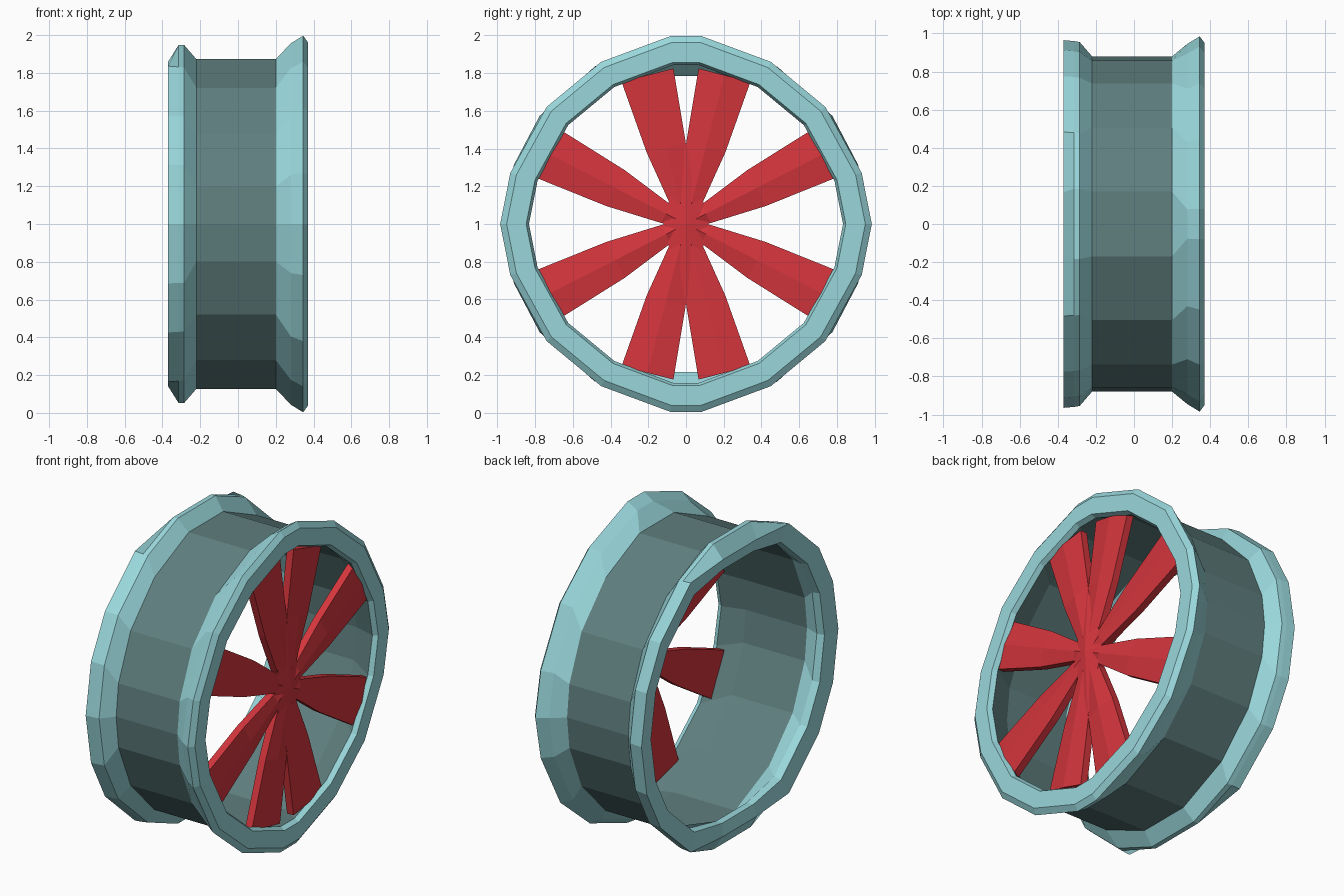
import bpy, bmesh, math

if "Cube" in bpy.data.objects:
    bpy.data.objects.remove(bpy.data.objects["Cube"])


def material(name, rgb):
    m = bpy.data.materials.new(name)
    m.diffuse_color = (*rgb, 1)
    m.use_nodes = True
    m.node_tree.nodes["Principled BSDF"].inputs["Base Color"].default_value = m.diffuse_color
    return m


pale = material("pale_teal", (0.32, 0.68, 0.71))
slate = material("slate_teal", (0.115, 0.21, 0.21))
red = material("red", (0.66, 0.036, 0.046))


def finish(bm, name, mats):
    bmesh.ops.recalc_face_normals(bm, faces=bm.faces[:])
    me = bpy.data.meshes.new(name)
    bm.to_mesh(me)
    bm.free()
    for m in mats:
        me.materials.append(m)
    ob = bpy.data.objects.new(name, me)
    bpy.context.collection.objects.link(ob)
    return ob


# Each ring is 18-sided; one quadrant of angles (from vertical) and radius factors
LEFT = ((11, 30, 53.5, 71, 90), (1, 1, 1, 1, 1))
BARREL = ((11, 35, 57, 77, 90), (1.01, 1, 1, 1, 1))
RIGHT = ((4.6, 27.6, 50, 73.8, 90), (1, .97, .965, .97, .985))


def ring(bm, x, r, shape, top=None):
    q = [(math.radians(a), r * f) for a, f in zip(*shape)]
    if top:
        q[0] = (q[0][0], top)
    half = q + [(math.pi - a, rr) for a, rr in reversed(q[:-1])]
    full = half + [(a + math.pi, rr) for a, rr in half]
    return [bm.verts.new((x, rr * math.sin(a), 1 + rr * math.cos(a))) for a, rr in full]


# Rim: closed profile swept through the rings, with a darker barrel
profile = [
    (-.37, .965, LEFT, .875), (-.315, .96, LEFT, .965), (-.285, .955, LEFT, .965),
    (-.22, .88, BARREL, None), (.20, .88, BARREL, None),
    (.28, .96, RIGHT, None), (.345, 1.0, RIGHT, None), (.37, .965, RIGHT, None),
    (.37, .86, RIGHT, None), (.34, .845, RIGHT, None),
    (.20, .872, BARREL, None), (-.22, .872, BARREL, None),
    (-.31, .84, LEFT, .80), (-.355, .85, LEFT, .80),
]
bm = bmesh.new()
rings = [ring(bm, *p) for p in profile]
for k, a in enumerate(rings):
    b = rings[(k + 1) % len(rings)]
    for i in range(len(a)):
        j = (i + 1) % len(a)
        f = bm.faces.new((a[i], a[j], b[j], b[i]))
        f.material_index = 1 if k in (3, 9, 10) else 0
finish(bm, "rim", (pale, slate))


# Spokes: flared blades with a shallow front ridge
def spoke(bm, angle):
    s, c = math.sin(angle), math.cos(angle)
    loops = []
    for u, w in ((0, .025), (.12, .055), (.42, .107), (.815, .142)):
        section = ((.29, -w), (.335, -w), (.35, 0), (.335, w), (.29, w))
        loops.append([bm.verts.new((x, u * s + v * c, 1 + u * c - v * s)) for x, v in section])
    for a, b in zip(loops, loops[1:]):
        for i in range(5):
            j = (i + 1) % 5
            bm.faces.new((a[i], a[j], b[j], b[i]))
    bm.faces.new(loops[0])
    bm.faces.new(loops[-1])


bm = bmesh.new()
for base in (0, 180):
    for a in (14.5, 63, -14.5, -63):
        spoke(bm, math.radians(base + a))
finish(bm, "spokes", (red,))

# Hub: tall kite-shaped plate with a low point in the middle
bm = bmesh.new()
outline = [(0, .41), (.1, .09), (.12, 0), (.1, -.09), (0, -.41), (-.1, -.09), (-.12, 0), (-.1, .09)]
back = [bm.verts.new((.295, y, 1 + z)) for y, z in outline]
front = [bm.verts.new((.338, y, 1 + z)) for y, z in outline]
tip = bm.verts.new((.36, 0, 1))
bm.faces.new(back)
for i in range(8):
    j = (i + 1) % 8
    bm.faces.new((back[i], back[j], front[j], front[i]))
    bm.faces.new((front[i], front[j], tip))
finish(bm, "hub", (red,))
